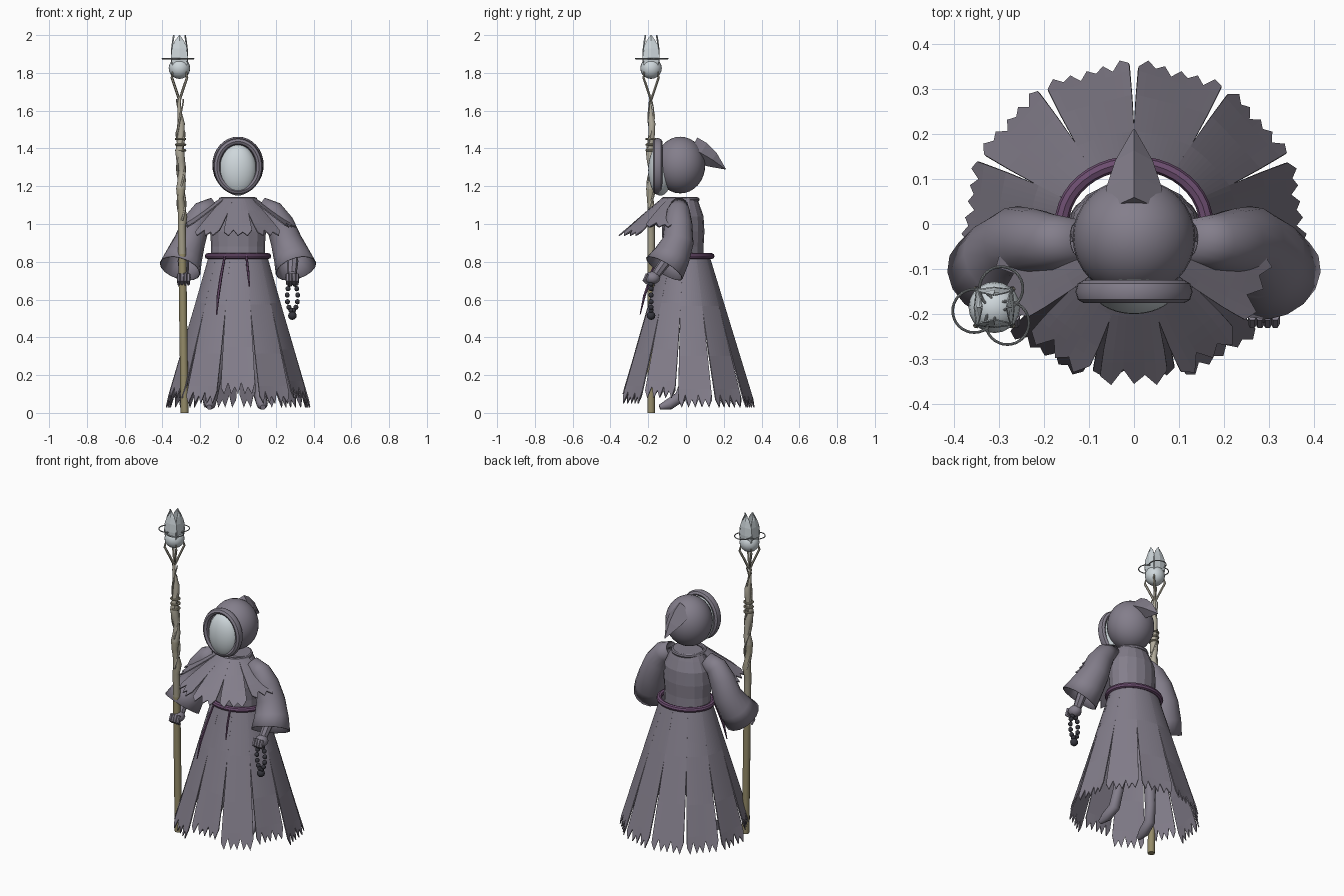
import bpy, bmesh
from math import sin, cos, pi, radians, tau
from mathutils import Vector

if "Cube" in bpy.data.objects:
    bpy.data.objects.remove(bpy.data.objects["Cube"])


def material(name, r, g, b):
    m = bpy.data.materials.new(name)
    m.use_nodes = True
    m.diffuse_color = (r, g, b, 1)
    m.node_tree.nodes["Principled BSDF"].inputs["Base Color"].default_value = (r, g, b, 1)
    return m


ROBE = material("robe grey", .23, .21, .26)
MASK = material("pale mask", .62, .68, .71)
PURPLE = material("purple cord", .15, .075, .16)
BEAD = material("dark beads", .035, .035, .045)
WOOD = material("olive wood", .30, .26, .14)
WOOD_MID = material("bleached wood", .36, .33, .24)
WOOD_PALE = material("pale wood", .44, .41, .33)
METAL = material("ring metal", .28, .30, .31)


def finish(name, bm, mats, smooth=True, thick=0):
    bmesh.ops.recalc_face_normals(bm, faces=bm.faces[:])
    mesh = bpy.data.meshes.new(name)
    bm.to_mesh(mesh)
    bm.free()
    ob = bpy.data.objects.new(name, mesh)
    bpy.context.collection.objects.link(ob)
    for m in mats if isinstance(mats, list) else [mats]:
        mesh.materials.append(m)
    if thick:
        mod = ob.modifiers.new("thickness", "SOLIDIFY")
        mod.thickness = thick
    if smooth:
        bpy.ops.object.select_all(action="DESELECT")
        ob.select_set(True)
        bpy.context.view_layer.objects.active = ob
        bpy.ops.object.shade_smooth_by_angle(angle=radians(40))
    return ob


def tube(name, pts, mats, sides=10, smooth=True, thick=0, caps=True, flat=1):
    """Skin circles along a path of (x, y, z, radius), listed from low to high."""
    bm = bmesh.new()
    centres = [Vector(p[:3]) for p in pts]
    rings = []
    for i, p in enumerate(pts):
        d = centres[min(i + 1, len(pts) - 1)] - centres[max(i - 1, 0)]
        q = Vector((0, 0, 1)).rotation_difference(d.normalized())
        rings.append([bm.verts.new(centres[i] + q @ Vector(
            (p[3] * cos(tau * k / sides), p[3] * flat * sin(tau * k / sides), 0)))
            for k in range(sides)])
    for a, b in zip(rings, rings[1:]):
        for k in range(sides):
            n = (k + 1) % sides
            bm.faces.new((a[k], a[n], b[n], b[k]))
    if caps:
        bm.faces.new(rings[0])
        bm.faces.new(rings[-1])
    return finish(name, bm, mats, smooth, thick)


def ball(name, loc, size, mat, seg=24):
    bm = bmesh.new()
    bmesh.ops.create_uvsphere(bm, u_segments=seg, v_segments=seg // 2, radius=1)
    for v in bm.verts:
        v.co = Vector(loc) + Vector(a * b for a, b in zip(v.co, size))
    return finish(name, bm, mat)


def hoop(name, loc, rx, ry, r, mat, upright=False, seg=40):
    bm = bmesh.new()
    grid = []
    for i in range(seg):
        a = tau * i / seg
        row = []
        for k in range(8):
            b = tau * k / 8
            p = Vector(((rx + r * cos(b)) * cos(a), (ry + r * cos(b)) * sin(a), r * sin(b)))
            if upright:
                p = Vector((p.x, p.z * 1.4, p.y))
            row.append(bm.verts.new(p + Vector(loc)))
        grid.append(row)
    for i in range(seg):
        for k in range(8):
            j, n = (i + 1) % seg, (k + 1) % 8
            bm.faces.new((grid[i][k], grid[j][k], grid[j][n], grid[i][n]))
    return finish(name, bm, mat)


def cloth_panel(name, angle, halves, top, bottom, cy, teeth, notch):
    """Hanging strip between two ellipses (rx, ry, z) with a torn zigzag hem."""
    bm = bmesh.new()
    rows = []
    for t in (0, .33, .66, 1 - notch, 1):
        row = []
        for c in range(2 * teeth + 1):
            u = c / teeth - 1
            s = t
            if t == 1:
                s = 1 if c % 2 else 1 - notch * .85 * (.5 if c % 4 == 0 else .8)
            a = radians(angle + u * (halves[0] + (halves[1] - halves[0]) * s))
            rx, ry, z = (p + (q - p) * s for p, q in zip(top, bottom))
            f = 1 - .045 * s * (1 - u * u)
            row.append(bm.verts.new((rx * f * cos(a), cy + ry * f * sin(a), z)))
        rows.append(row)
    for a, b in zip(rows, rows[1:]):
        for c in range(2 * teeth):
            bm.faces.new((a[c], a[c + 1], b[c + 1], b[c]))
    return finish(name, bm, ROBE, smooth=False, thick=.006)


# Skirt of eleven torn panels
for i in range(11):
    low = {0: .10, 1: .05, 2: .08, 9: .08, 10: .05}.get(i, .03)
    k = (.83 - low) / .80
    cloth_panel(f"skirt_panel_{i + 1}", -90 + i * 360 / 11, (17.5, 14.5), (.155, .125, .83),
                (.155 + .235 * k, .125 + .245 * k, low), 0, 5, .12)

# Torso, belt and hanging cords
torso = tube("torso", [(0, 0, .80, .145), (0, 0, .88, .142), (0, 0, .96, .148),
                       (0, 0, 1.04, .142), (0, 0, 1.10, .115), (0, 0, 1.14, .095)],
             ROBE, 16, smooth=False)
torso.scale.y = .76
torso.location.y = -.015
hoop("belt", (0, 0, .83), .16, .135, .016, PURPLE)
tube("long_cord", [(-.113, -.243, .52, .003), (-.105, -.22, .62, .008),
                   (-.09, -.185, .72, .008), (-.07, -.14, .83, .006)], PURPLE, 6)
tube("short_cord", [(.06, -.205, .67, .003), (.054, -.185, .74, .007),
                    (.045, -.145, .83, .006)], PURPLE, 6)

# Shoulder cape, open at the back
for i, a in enumerate((-160, -125, -90, -55, -20)):
    cloth_panel(f"cape_panel_{i + 1}", a, (20, 14), (.095, .095, 1.135),
                (.32, .335, .94 + .045 * (abs(a + 90) > 60)), -.035, 3, .22)
hoop("collar", (0, -.03, 1.13), .09, .09, .012, ROBE)

# Hood, its rim and point, and the blank mask
ball("hood", (0, -.03, 1.312), (.136, .132, .15), ROBE, 32)
hoop("hood_rim", (0, -.15, 1.305), .112, .132, .018, ROBE, upright=True)
ball("mask", (0, -.135, 1.285), (.098, .065, .135), MASK, 32)
tube("hood_point", [(0, .03, 1.40, .065), (0, .08, 1.375, .062), (0, .14, 1.34, .042),
                    (0, .21, 1.29, .002)], ROBE, 4, smooth=False)

# Sleeves, forearms, hands and legs on both sides
for side, s in (("left", 1), ("right", -1)):
    tube(side + "_sleeve", [(s * .307, -.115, .765, .112), (s * .285, -.075, .83, .098),
                            (s * .255, -.042, .91, .083), (s * .222, -.04, 1.0, .074),
                            (s * .18, -.04, 1.065, .062), (s * .12, -.035, 1.10, .045)],
         ROBE, 16, thick=.005, caps=False)
    tube(side + "_forearm", [(s * .285, -.165, .725, .024), (s * .29, -.11, .80, .03),
                             (s * .26, -.06, .90, .035)], ROBE, 8)
    ball(side + "_hand", (s * .288, -.178, .715), (.038, .042, .034), ROBE, 12)
    for k in range(4):
        x = s * .288 + (k - 1.5) * .017
        tube(f"{side}_finger_{k + 1}", [(x, -.20, .68, .007), (x, -.222, .70, .01),
                                        (x, -.205, .735, .01)], ROBE, 6)
    tube(side + "_leg", [(s * .142 - .01, -.14, .03, .014), (s * .138 - .01, -.09, .045, .03),
                         (s * .13 - .01, -.03, .085, .032), (s * .12, .0, .17, .03),
                         (s * .10, .02, .34, .036), (s * .07, .0, .7, .05)], ROBE, 10)

# Prayer beads hanging from the left hand
for i in range(13):
    a = tau * i / 13 + pi / 2
    ball(f"bead_{i + 1}", (.288 + .028 * cos(a), -.185, .615 + .075 * sin(a)),
         (.014,) * 3, BEAD, 10)
ball("end_bead", (.288, -.185, .515), (.023,) * 3, BEAD, 12)

# Staff, coloured by height, leaning slightly
SY = -.185


def staff_x(z):
    return -.283 - .0145 * z


shaft = []
for i in range(35):
    z = 1.68 * i / 34
    r = .021 if z < 1 else .021 + .004 * sin(z * 38)
    if z > 1.45:
        r *= 1 - .65 * (z - 1.45) / .23
    wob = .005 * sin(z * 26) * (z > 1)
    shaft.append((staff_x(z) + wob, SY + wob, z, r))
staff = tube("staff", shaft, [WOOD, WOOD_MID, WOOD_PALE], 10)
for p in staff.data.polygons:
    p.material_index = (p.center.z > .85) + (p.center.z > 1.2)
for j in range(2):
    vine = []
    for i in range(41):
        z = 1.02 + .64 * i / 40
        a = z * 17 + j * pi
        r = .019 if z < 1.5 else .014 + .05 * max(0, z - 1.58)
        vine.append((staff_x(z) + r * cos(a), SY + r * sin(a), z, .007 if i < 36 else .004))
    tube(f"vine_{j + 1}", vine, WOOD_PALE, 6)
for j in range(3):
    z = 1.39 + .03 * j
    hoop(f"binding_{j + 1}", (staff_x(z), SY, z), .024, .024, .006, WOOD_MID, seg=16)

# Forked prongs holding the orb
CX = -.31
for k in range(4):
    a = pi / 4 + k * pi / 2
    path = [(.003, 1.66, .007), (.028, 1.715, .007), (.057, 1.775, .007), (.05, 1.81, .003)]
    tube(f"prong_{k + 1}", [(CX + r * cos(a), SY + r * sin(a), z, t) for r, z, t in path],
         WOOD_PALE, 6)
ball("orb", (CX, SY, 1.825), (.057, .057, .057), MASK, 20)

# Four thin crystal petals above the orb
for k in range(4):
    a = k * pi / 2
    bm = bmesh.new()
    rows = []
    for z, r, w in ((1.84, .043, .04), (1.88, .046, .045), (1.93, .044, .04),
                    (1.97, .039, .024), (2.0, .034, .002)):
        rows.append([bm.verts.new((CX + (r - .006 * abs(u)) * cos(a) - u * w * sin(a),
                                   SY + (r - .006 * abs(u)) * sin(a) + u * w * cos(a), z))
                     for u in (-1, 0, 1)])
    for p, q in zip(rows, rows[1:]):
        for c in range(2):
            bm.faces.new((p[c], p[c + 1], q[c + 1], q[c]))
    finish(f"crystal_petal_{k + 1}", bm, MASK, smooth=False, thick=.003)

# Three linked rings floating round the crystal
for k in range(3):
    a = radians(70 + 120 * k)
    hoop(f"floating_ring_{k + 1}", (CX + .045 * cos(a), SY + .045 * sin(a), 1.875),
         .048, .048, .003, METAL, seg=32)
